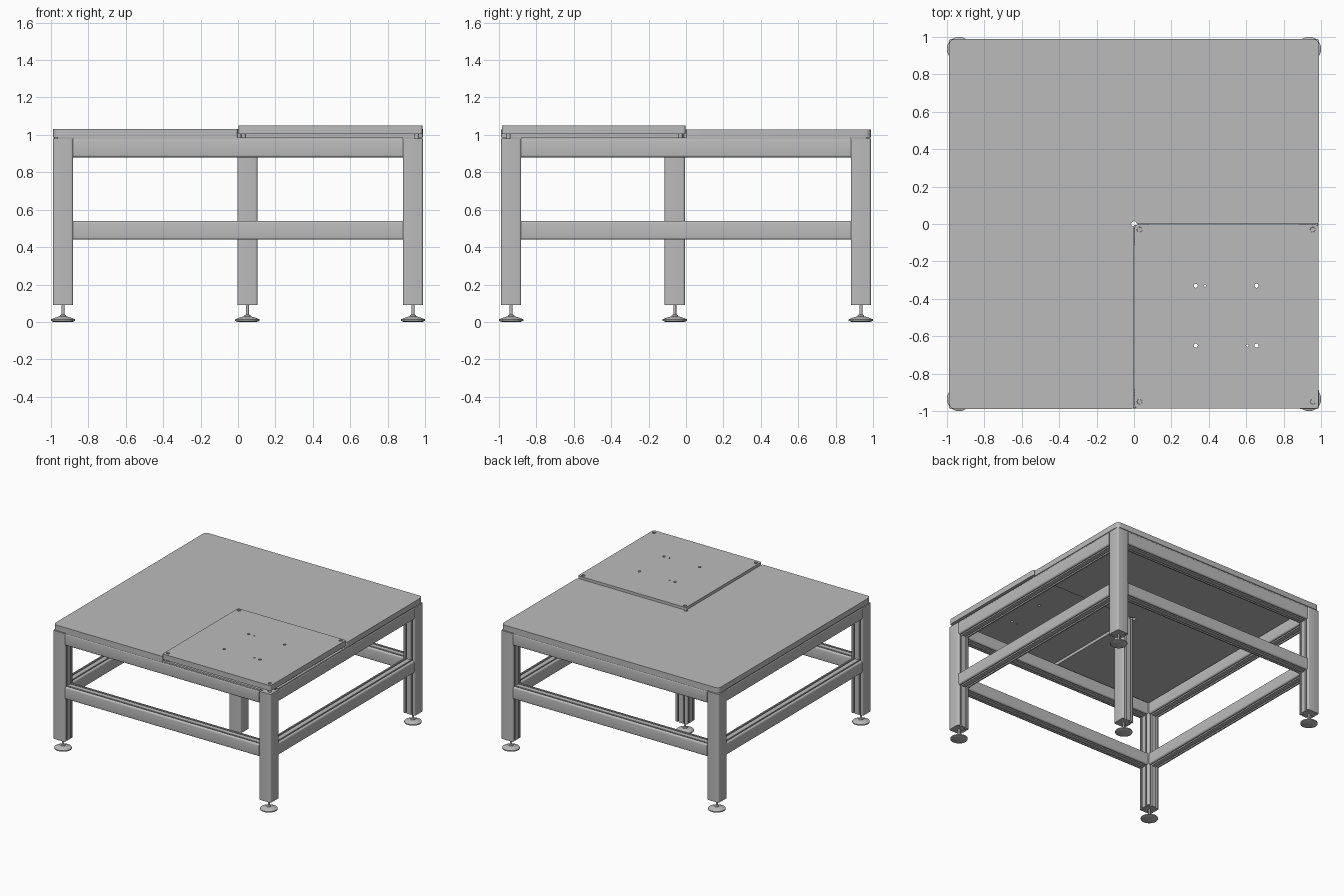
import bpy, bmesh
from math import pi, sin, cos, radians
from mathutils import Matrix, Vector

if "Cube" in bpy.data.objects:
    bpy.data.objects.remove(bpy.data.objects["Cube"], do_unlink=True)

grey = bpy.data.materials.new("light_grey_metal")
grey.use_nodes = True
colour = (0.5, 0.5, 0.5, 1)
grey.diffuse_color = colour
grey.node_tree.nodes["Principled BSDF"].inputs["Base Color"].default_value = colour
parts = []


def add_mesh(name, bm, matrix):
    bmesh.ops.remove_doubles(bm, verts=bm.verts, dist=1e-5)
    bmesh.ops.recalc_face_normals(bm, faces=bm.faces)
    mesh = bpy.data.meshes.new(name)
    bm.to_mesh(mesh)
    bm.free()
    mesh.materials.clear()
    mesh.materials.append(grey)
    obj = bpy.data.objects.new(name, mesh)
    obj.matrix_world = matrix
    bpy.context.collection.objects.link(obj)
    parts.append(obj)
    return obj


def extrude(name, loops, length, matrix):
    """Solid from an outline and optional hole loops, centred on its local z."""
    curve = bpy.data.curves.new(name + "_outline", "CURVE")
    curve.dimensions = "2D"
    curve.fill_mode = "BOTH"
    curve.extrude = length / 2
    for loop in loops:
        spline = curve.splines.new("POLY")
        spline.points.add(len(loop) - 1)
        for point, (x, y) in zip(spline.points, loop):
            point.co = (x, y, 0, 1)
        spline.use_cyclic_u = True
    temp = bpy.data.objects.new(name + "_outline", curve)
    bpy.context.collection.objects.link(temp)
    graph = bpy.context.evaluated_depsgraph_get()
    solid = bpy.data.meshes.new_from_object(temp.evaluated_get(graph))
    bm = bmesh.new()
    bm.from_mesh(solid)
    bpy.data.objects.remove(temp, do_unlink=True)
    bpy.data.curves.remove(curve)
    bpy.data.meshes.remove(solid)
    return add_mesh(name, bm, matrix)


def lathe(name, profile, location, steps=32):
    bm = bmesh.new()
    verts = [bm.verts.new((r, 0, z)) for r, z in profile]
    edges = [bm.edges.new(pair) for pair in zip(verts, verts[1:])]
    bmesh.ops.spin(bm, geom=verts + edges, cent=(0, 0, 0), axis=(0, 0, 1),
                   angle=2 * pi, steps=steps)
    return add_mesh(name, bm, Matrix.Translation(location))


def arc(cx, cy, r, start, end, steps=6):
    angles = [radians(start + (end - start) * i / steps) for i in range(steps + 1)]
    return [(cx + r * cos(a), cy + r * sin(a)) for a in angles]


def circle(cx, cy, r, n=20):
    return arc(cx, cy, r, 0, 360, n)[:-1]


def section(half, slotted):
    """Rounded square; sides 0..3 (-y, +x, +y, -x) may carry two slots."""
    r, w, d = 0.012, 0.006, 0.018
    points = []
    for side in range(4):
        run = arc(r - half, r - half, r, 180, 270, 4)
        if side in slotted:
            for c in (-half / 2, half / 2):
                run += [(c - w, -half), (c - w, d - half), (c + w, d - half), (c + w, -half)]
        turn = Matrix.Rotation(side * pi / 2, 2)
        points += [tuple(turn @ Vector(p)) for p in run]
    return points


# Legs with levelling feet
LEG, RAIL, C = 0.054, 0.05, 0.935
FOOT = [(0, 0), (0.05, 0), (0.065, 0.006), (0.065, 0.014), (0.04, 0.024),
        (0.018, 0.03), (0.016, 0.036), (0.008, 0.04), (0.008, 0.1), (0, 0.1)]
legs = {"front_right_leg": (-C, -C, (1, 2)), "front_left_leg": (C, -C, (2, 3)),
        "back_right_leg": (-C, C, (0, 1)), "back_left_leg": (C, C, (0, 3)),
        "centre_leg": (0.05, -0.06, (2, 3))}
for name, (x, y, slots) in legs.items():
    extrude(name, [section(LEG, slots)], 0.89, Matrix.Translation((x, y, 0.535)))
    lathe(name.replace("leg", "foot"), FOOT, (x, y, 0))

# Upper and lower rails, and the thin strips that carry the top
span = 2 * (C - LEG)
across_x, across_y = Matrix.Rotation(pi / 2, 4, "Y"), Matrix.Rotation(pi / 2, 4, "X")
strip = [(-0.01, -0.01), (0.01, -0.01), (0.01, 0.01), (-0.01, 0.01)]
for sign, x_side, y_side in ((-1, "front", "right"), (1, "back", "left")):
    for level, z in (("lower", 0.49), ("upper", 0.93)):
        extrude(f"{x_side}_{level}_rail", [section(RAIL, (1, 3))], span,
                Matrix.Translation((0, sign * C, z)) @ across_x)
        extrude(f"{y_side}_{level}_rail", [section(RAIL, (0, 2))], span,
                Matrix.Translation((sign * C, 0, z)) @ across_y)
    extrude(f"{x_side}_strip", [strip], span, Matrix.Translation((0, sign * 0.972, 0.976)) @ across_x)
    extrude(f"{y_side}_strip", [strip], span, Matrix.Translation((sign * 0.972, 0, 0.976)) @ across_y)

# L-shaped table top with a round relief in its inner corner
T, R, E = 0.988, 0.03, 0.015
outline = (arc(R - T, R - T, R, 180, 270) + arc(-E, E - T, E, 270, 360)
           + arc(0, 0, E, 270, 0, 12) + arc(T - E, E, E, 270, 360)
           + arc(T - R, T - R, R, 0, 90) + arc(R - T, T - R, R, 90, 180))
extrude("table_top", [outline], 0.045, Matrix.Translation((0, 0, 1.0075)))

# Raised square plate with drilled holes
G, P, K = 0.004, 0.985, 0.012
outline = (arc(G + K, K - P, K, 180, 270) + arc(P - K, K - P, K, 270, 360)
           + arc(P - K, -G - K, K, 0, 90) + arc(G + K, -G - K, K, 90, 180))
bolts = [(x, y) for x in (0.03, 0.955) for y in (-0.03, -0.95)]
holes = [circle(x, y, 0.011) for x in (0.33, 0.655) for y in (-0.33, -0.65)]
holes += [circle(0.38, -0.33, 0.006), circle(0.605, -0.65, 0.006)]
holes += [circle(x, y, 0.0135) for x, y in bolts]
extrude("raised_plate", [outline] + holes, 0.045, Matrix.Translation((0, 0, 1.0275)))

# Levelling bolts sunk in the plate corners
for i, (x, y) in enumerate(bolts):
    lathe(f"plate_bolt_{i + 1}", [(0, 0.96), (0.0125, 0.96), (0.0125, 1.042), (0, 1.042)],
          (x, y, 0), 20)

# Smooth the round faces and keep the edges crisp
bpy.ops.object.select_all(action="DESELECT")
for obj in parts:
    obj.select_set(True)
bpy.context.view_layer.objects.active = parts[0]
bpy.ops.object.shade_smooth_by_angle(angle=radians(35))
